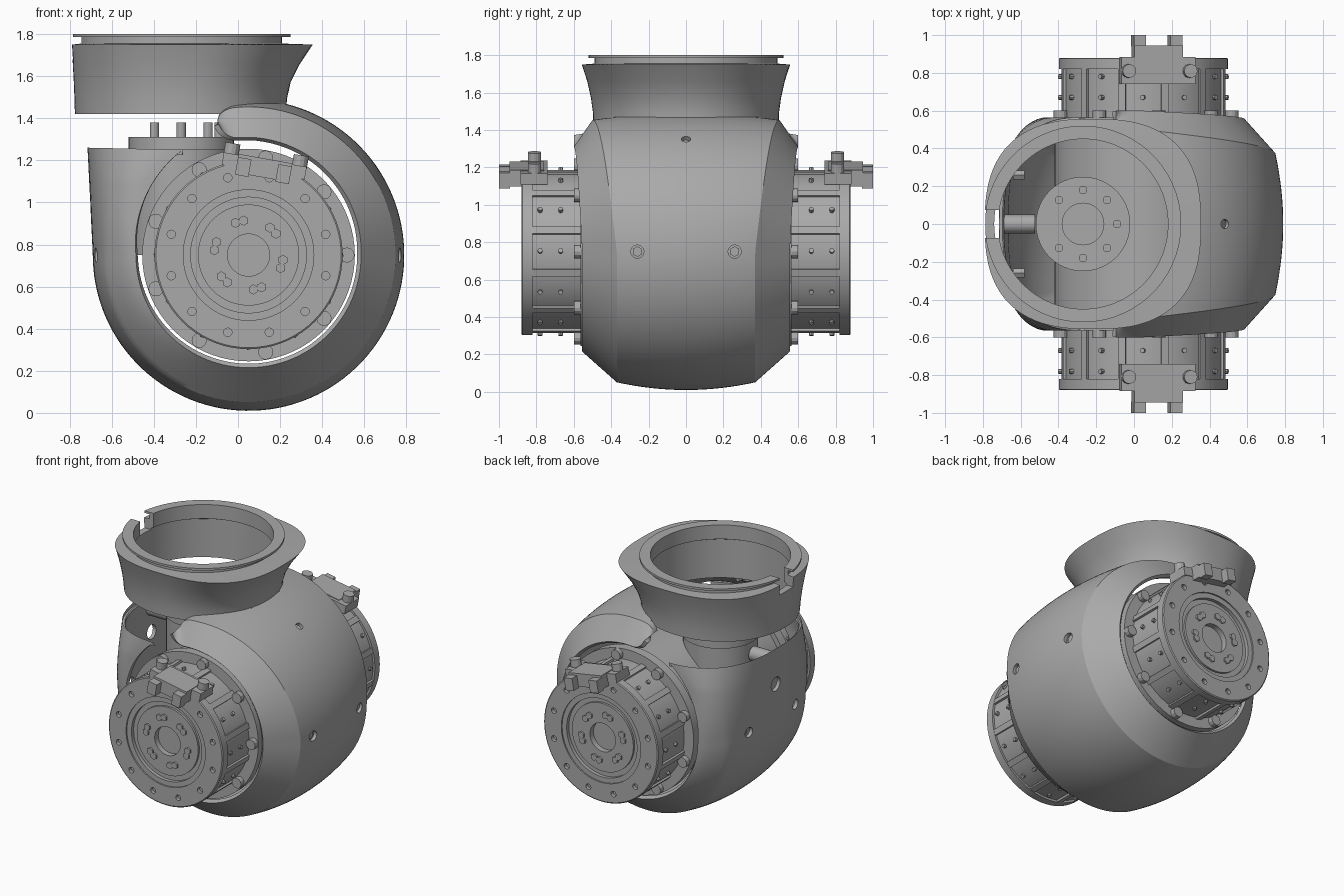
import bpy, bmesh
from math import sin, cos, pi, radians, sqrt
from mathutils import Matrix, Vector

if "Cube" in bpy.data.objects:
    bpy.data.objects.remove(bpy.data.objects["Cube"])

GREY = bpy.data.materials.new("cast_grey")
GREY.use_nodes = True
GREY.diffuse_color = (0.4, 0.4, 0.4, 1)
GREY.node_tree.nodes["Principled BSDF"].inputs["Base Color"].default_value = (0.4, 0.4, 0.4, 1)

CX, CZ = 0.05, 0.75        # horizontal joint axis
NX = -0.27                 # vertical neck axis
JOINT = Matrix.Translation((CX, 0, CZ))


def finish(name, bm, recalc=True):
    if recalc:
        bmesh.ops.recalc_face_normals(bm, faces=bm.faces)
    mesh = bpy.data.meshes.new(name)
    bm.to_mesh(mesh)
    bm.free()
    mesh.materials.append(GREY)
    obj = bpy.data.objects.new(name, mesh)
    bpy.context.collection.objects.link(obj)
    return obj


def bake(obj):
    dg = bpy.context.evaluated_depsgraph_get()
    mesh = bpy.data.meshes.new_from_object(obj.evaluated_get(dg))
    before = len(obj.data.polygons)
    obj.modifiers.clear()
    if len(mesh.polygons) > before / 2:
        obj.data = mesh


def cut(obj, bm):
    cutter = finish("cutter", bm)
    cutter.hide_render = True
    mod = obj.modifiers.new("cut", 'BOOLEAN')
    mod.object, mod.solver = cutter, 'EXACT'
    bake(obj)
    bpy.data.objects.remove(cutter)


def smooth(obj, angle=32):
    bpy.ops.object.select_all(action='DESELECT')
    obj.select_set(True)
    bpy.context.view_layer.objects.active = obj
    bpy.ops.object.shade_smooth_by_angle(angle=radians(angle))


def add_cyl(bm, loc, r, depth, axis, segs=12, frame=Matrix()):
    rot = Vector(axis).to_track_quat('Z', 'Y').to_matrix().to_4x4()
    bmesh.ops.create_cone(bm, cap_ends=True, segments=segs, radius1=r, radius2=r,
                          depth=depth, matrix=frame @ Matrix.Translation(loc) @ rot)


def add_box(bm, lo, hi, frame=Matrix()):
    lo, hi = Vector(lo), Vector(hi)
    size = [abs(v) for v in hi - lo]
    bmesh.ops.create_cube(bm, size=1, matrix=frame @ Matrix.Translation((lo + hi) / 2)
                          @ Matrix.Diagonal((*size, 1)))


def loft(bm, rings, closed_u=False, closed_v=False):
    rows = [[bm.verts.new(p) for p in ring] for ring in rings]
    nu, nv = len(rows), len(rows[0])
    for i in range(nu if closed_u else nu - 1):
        a, b = rows[i], rows[(i + 1) % nu]
        for j in range(nv if closed_v else nv - 1):
            k = (j + 1) % nv
            bm.faces.new((a[j], a[k], b[k], b[j]))


def lathe(name, profile, side, segs=72):
    bm = bmesh.new()
    loft(bm, [[(CX + r * cos(2 * pi * i / segs), side * y, CZ + r * sin(2 * pi * i / segs))
               for i in range(segs)] for r, y in profile], closed_v=True)
    bmesh.ops.remove_doubles(bm, verts=bm.verts, dist=0.0001)
    return finish(name, bm)


def mix(a, b, f):
    return a + (b - a) * f


def clamp01(v):
    return max(0.0, min(1.0, v))


# Shell: barrel wrapped round the joint, rising into a rounded wall on the left
def section(k, yi, yc, round_mix):
    a = abs(k)
    if a > 0.6:
        f = (a - 0.6) / 0.4
        t, y = 0.8 * (1 - f), mix(yc, yi, f)
    else:
        t, y = 1 - 0.2 * (a / 0.6) ** 2, yc * a / 0.6
    te, ye = max(0, cos(a * pi / 2)) ** 0.8, 0.565 * sin(a * pi / 2) ** 0.8
    return mix(t, te, round_mix), mix(y, ye, round_mix) * (1 if k > 0 else -1)


def station(deg):
    a = radians(deg)
    up = clamp01(deg / 90)
    ri, ro = mix(0.535, 0.56, up), 0.74
    tip = clamp01((103 - deg) / 8)
    h = max(0.12, sqrt(1 - (1 - tip) ** 2))
    mid = (ri + ro) / 2
    ri, ro = mix(mid, ri, h), mix(mid, ro, h)
    inner = Vector((CX + ri * cos(a), 0, CZ + ri * sin(a)))
    outer = Vector((CX + ro * cos(a), 0, CZ + ro * sin(a)))
    rise = clamp01((-180 - deg) / 58)
    if deg < -180:
        r = mix(0.535, 0.59, rise)
        inner = Vector((CX + r * cos(a), 0, CZ + r * sin(a)))
        outer = Vector((mix(-0.69, -0.715, rise), 0, mix(0.75, 1.26, rise)))
    blend = clamp01((-110 - deg) / 110)
    cols = [section(i / 20 - 1, mix(0.555, 0.6, up), mix(0.37, 0.5, up), blend) for i in range(41)]
    return [inner.lerp(outer, t) + Vector((0, y, 0)) for t, y in cols]


bm = bmesh.new()
degs = [103 - i for i in range(8)] + [95 - 3 * i for i in range(112)] + [-238]
loft(bm, [station(d) for d in degs])
bm.normal_update()
probe = max(bm.faces, key=lambda f: f.calc_center_median().x)
if probe.normal.x < 0:
    bmesh.ops.reverse_faces(bm, faces=bm.faces)
opening = []
for f in bm.faces:
    c = f.calc_center_median()
    if c.z > 1.27 and (c.x - NX) ** 2 + c.y ** 2 < 0.49 ** 2:
        opening.append(f)
bmesh.ops.delete(bm, geom=opening, context='FACES')
shell = finish("shell", bm, recalc=False)
wall = shell.modifiers.new("wall", 'SOLIDIFY')
wall.thickness, wall.offset = 0.025, -1
bake(shell)
bm = bmesh.new()
for x in (-0.7, 0.75):
    for y in (-0.26, 0.26):
        add_cyl(bm, (x, y, CZ), 0.035, 0.3, (1, 0, 0), 20)
add_cyl(bm, (-0.7, 0, 1.0), 0.05, 0.2, (1, 0, 0), 20)
add_cyl(bm, (0.48, 0, 1.35), 0.025, 0.2, (0.6, 0, 0.8), 20)
cut(shell, bm)
smooth(shell, 28)

# Recessed screws inside the side holes
bm = bmesh.new()
for x in (-0.61, 0.72):
    for y in (-0.26, 0.26):
        add_cyl(bm, (x, y, CZ), 0.028, 0.06, (1, 0, 0), 6)
finish("side_screws", bm)

# Neck: flared collar with a stepped round rim and a locating notch
neck_rings = [  # left x, right x, half depth, height, squareness
    (-0.775, 0.23, 0.495, 1.42, 2.1), (-0.777, 0.232, 0.497, 1.49, 2.15),
    (-0.78, 0.25, 0.508, 1.57, 2.25), (-0.785, 0.295, 0.528, 1.66, 2.4),
    (-0.79, 0.355, 0.557, 1.75, 2.6), (-0.75, 0.21, 0.49, 1.755, 2),
    (-0.75, 0.21, 0.49, 1.785, 2), (-0.79, 0.25, 0.52, 1.785, 2),
    (-0.79, 0.25, 0.52, 1.8, 2), (-0.72, 0.18, 0.45, 1.8, 2),
    (-0.72, 0.18, 0.45, 1.7, 2), (-0.74, 0.2, 0.47, 1.69, 2),
    (-0.745, 0.2, 0.465, 1.42, 2)]


def oval(x0, x1, ry, z, power, n=96):
    pts = []
    for i in range(n):
        c, s = cos(2 * pi * i / n), sin(2 * pi * i / n)
        k = (abs(c) ** power + abs(s) ** power) ** (-1 / power)
        pts.append(((x0 + x1) / 2 + (x1 - x0) / 2 * c * k, ry * s * k, z))
    return pts


bm = bmesh.new()
loft(bm, [oval(*r) for r in neck_rings], closed_u=True, closed_v=True)
neck = finish("neck_collar", bm)
bm = bmesh.new()
add_box(bm, (-0.9, -0.075, 1.68), (-0.66, 0.075, 1.9))
cut(neck, bm)
smooth(neck)

# Output flange inside the neck
bm = bmesh.new()
flange = [(0.25, 1.25), (0.25, 1.31), (0.11, 1.31), (0.11, 1.25)]
loft(bm, [oval(NX - r, NX + r, r, z, 2, 48) for r, z in flange], closed_u=True, closed_v=True)
smooth(finish("output_flange", bm))
bm = bmesh.new()
add_cyl(bm, (NX, 0, 1.0), 0.24, 0.5, (0, 0, 1), 48)
smooth(finish("output_drum", bm))
bm = bmesh.new()
for i in range(8):
    if i != 4:
        add_cyl(bm, (NX + 0.18 * cos(i * pi / 4), 0.18 * sin(i * pi / 4), 1.34), 0.022, 0.08, (0, 0, 1))
finish("flange_pins", bm)
bm = bmesh.new()
add_cyl(bm, (-0.61, 0, 1.17), 0.05, 0.17, (1, 0, 0), 20)
smooth(finish("locating_pin", bm))

# Drive units, one on each end of the joint axis
drive = [(0, 0), (0.47, 0), (0.47, 0.5), (0.505, 0.5), (0.505, 0.565), (0.432, 0.565),
         (0.432, 0.82), (0.447, 0.82), (0.447, 0.875), (0.44, 0.88), (0.31, 0.88),
         (0.31, 0.87), (0.275, 0.87), (0.275, 0.845), (0.24, 0.845), (0.24, 0.86),
         (0.1, 0.86), (0.1, 0.82), (0, 0.82)]
TILT = JOINT @ Matrix.Rotation(radians(10), 4, 'Y')
for side, tag in ((-1, "front"), (1, "back")):
    unit = lathe(tag + "_drive", drive, side)
    bm = bmesh.new()
    for i in range(12):
        a = radians(15 + 30 * i)
        add_cyl(bm, (0.38 * cos(a), side * 0.88, 0.38 * sin(a)), 0.02, 0.05, (0, 1, 0), 12, JOINT)
    cut(unit, bm)
    smooth(unit)

    # Mounting bolts and hub bolts
    bm = bmesh.new()
    for i in range(9):
        a = radians(40 * i)
        add_cyl(bm, (0.468 * cos(a), side * 0.575, 0.468 * sin(a)), 0.036, 0.05, (0, 1, 0), 12, JOINT)
    for i in range(12):
        a = radians(30 * i + (8 if i % 2 else -8))
        add_cyl(bm, (0.165 * cos(a), side * 0.86, 0.165 * sin(a)), 0.024, 0.024, (0, 1, 0), 6, JOINT)
    finish(tag + "_bolts", bm)

    # Ribs and small studs round the housing
    bm = bmesh.new()
    for i in range(12):
        turn = JOINT @ Matrix.Rotation(radians(30 * i + 15), 4, 'Y')
        add_box(bm, (-0.02, side * 0.56, 0.42), (0.02, side * 0.83, 0.445), turn)
        for y in (0.67, 0.78):
            add_cyl(bm, (0.11, side * y, 0.42), 0.013, 0.03, (0, 0, 1), 8, turn)
    finish(tag + "_ribs", bm)

    # Clamp bracket with forked tongue
    bm = bmesh.new()
    add_box(bm, (-0.2, side * 0.74, 0.4), (0.2, side * 0.885, 0.46), TILT)
    add_box(bm, (-0.13, side * 0.76, 0.375), (0.13, side * 0.945, 0.465), TILT)
    for x in (-1, 1):
        add_box(bm, (x * 0.065, side * 0.94, 0.365), (x * 0.13, side * 1.0, 0.45), TILT)
        add_cyl(bm, (x * 0.165, side * 0.81, 0.48), 0.036, 0.06, (0, 0, 1), 12, TILT)
    finish(tag + "_clamp", bm)
